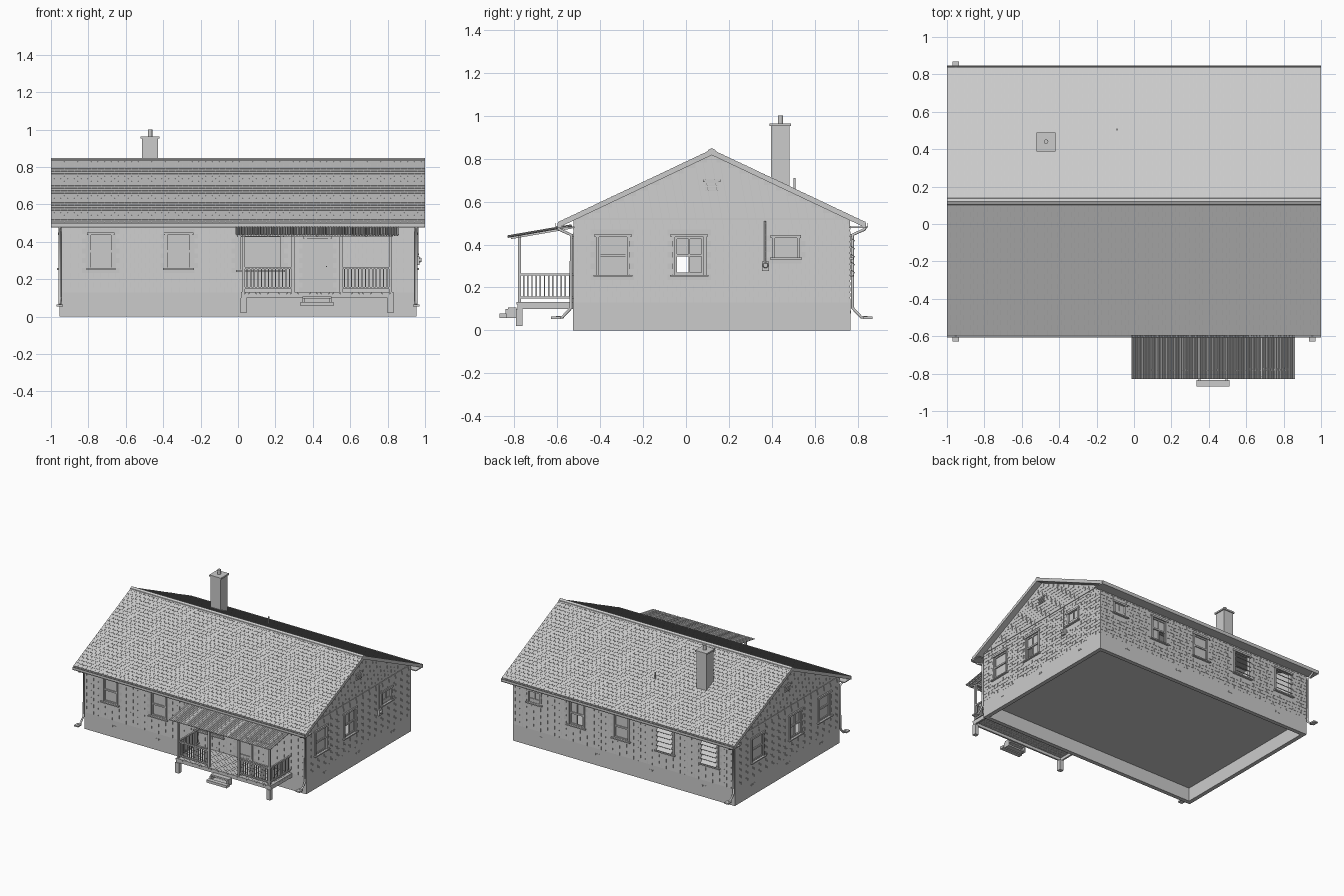
import bpy, bmesh, math
from mathutils import Vector, Matrix

if "Cube" in bpy.data.objects:
    bpy.data.objects.remove(bpy.data.objects["Cube"])

def finish(name, bm):
    me = bpy.data.meshes.new(name)
    bm.to_mesh(me); bm.free()
    ob = bpy.data.objects.new(name, me)
    bpy.context.collection.objects.link(ob)
    return ob

def boxes(name, items):
    """One object from (x0,x1,y0,y1,z0,z1) boxes or 4x4 matrices of unit cubes."""
    bm = bmesh.new()
    for b in items:
        if not isinstance(b, Matrix):
            c = [(b[i] + b[i + 1]) / 2 for i in (0, 2, 4)]
            s = [abs(b[i + 1] - b[i]) for i in (0, 2, 4)]
            b = Matrix.Translation(c) @ Matrix.Diagonal((*s, 1))
        bmesh.ops.create_cube(bm, size=1, matrix=b)
    return finish(name, bm)

def prism(name, pts, x0, x1):
    """Extrude a (y,z) profile along x."""
    bm = bmesh.new()
    f = bm.faces.new([bm.verts.new((x0, y, z)) for y, z in pts])
    r = bmesh.ops.extrude_face_region(bm, geom=[f])
    bmesh.ops.translate(bm, vec=(x1 - x0, 0, 0), verts=[v for v in r['geom'] if isinstance(v, bmesh.types.BMVert)])
    bmesh.ops.recalc_face_normals(bm, faces=bm.faces)
    return finish(name, bm)

def pipe(name, pts, r):
    cu = bpy.data.curves.new(name, 'CURVE')
    cu.dimensions, cu.bevel_depth, cu.bevel_resolution, cu.use_fill_caps = '3D', r, 1, True
    sp = cu.splines.new('POLY')
    sp.points.add(len(pts) - 1)
    for p, q in zip(sp.points, pts):
        p.co = (*q, 1)
    ob = bpy.data.objects.new(name, cu)
    bpy.context.collection.objects.link(ob)
    return ob

def cyl(name, x, y, z0, z1, r, n=12):
    bm = bmesh.new()
    bmesh.ops.create_cone(bm, cap_ends=True, segments=n, radius1=r, radius2=r, depth=z1 - z0,
                          matrix=Matrix.Translation((x, y, (z0 + z1) / 2)))
    return finish(name, bm)

def shingles(name, org, u, v, height, row, tab, span, holes=()):
    """Staggered courses of slightly raised tabs over a plane."""
    org, u, v = Vector(org), Vector(u), Vector(v)
    n = u.cross(v)
    bm = bmesh.new()
    rows = round(height / row)
    for i in range(rows):
        v0, v1 = i * height / rows, (i + 1) * height / rows
        lo, hi = -span(v1), span(v1)
        a = lo - (tab / 2 if i % 2 else 0)
        while a < hi:
            p, q = max(a, lo), min(a + tab - .002, hi)
            a += tab
            if q - p < .003 or any(p < h[1] and q > h[0] and v0 < h[3] and v1 > h[2] for h in holes):
                continue
            P = lambda s, t, o: bm.verts.new(org + u * s + v * t + n * o)
            A, B, C, D = P(p, v0, 0), P(q, v0, 0), P(q, v1, 0), P(p, v1, 0)
            E, F, G, H = P(p, v0, .0025), P(q, v0, .0025), P(q, v1, .001), P(p, v1, .001)
            for f in ((E, F, G, H), (A, B, F, E), (A, E, H, D), (B, C, G, F)):
                bm.faces.new(f)
    return finish(name, bm)

YC, X, Y = .12, .953, .643          # ridge line, wall half sizes
BASE, EAVE, RIDGE = .13, .515, .818
SLOPE = (RIDGE - EAVE) / Y

def wb(side, u0, u1, o0, o1, z0, z1):
    """Box on a wall: u along it, o outward from it."""
    if side == 'front': return (u0, u1, YC - Y - o1, YC - Y - o0, z0, z1)
    if side == 'back': return (u0, u1, YC + Y + o0, YC + Y + o1, z0, z1)
    if side == 'right': return (X + o0, X + o1, u0, u1, z0, z1)
    return (-X - o1, -X - o0, u0, u1, z0, z1)

# Openings: side, u range, z range, kind
openings = [
    ('front', -.80, -.665, .25, .45, 'sash'), ('front', -.39, -.245, .25, .45, 'sash'),
    ('front', 0, .24, .24, .44, 'double'), ('front', .355, .495, .13, .43, 'door'),
    ('back', .71, .83, .33, .44, 'small'), ('back', .335, .48, .25, .45, 'open'),
    ('back', -.05, .095, .25, .45, 'sash'), ('back', -.435, -.28, .25, .45, 'louvre'),
    ('back', -.82, -.66, .25, .45, 'louvre'),
    ('right', -.42, -.26, .25, .45, 'sash'), ('right', -.065, .095, .25, .45, 'open'),
    ('right', .40, .53, .33, .445, 'small'),
    ('left', -.42, -.26, .25, .45, 'sash'), ('left', -.065, .095, .25, .45, 'open'),
    ('left', .40, .56, .25, .45, 'sash')]

# Foundation ring and floor
boxes('foundation', [wb(s, -X, X, -.03, .002, 0, BASE) for s in ('front', 'back')] +
      [wb(s, YC - Y, YC + Y, -.03, .002, 0, BASE) for s in ('left', 'right')])
boxes('floor', [(-X + .01, X - .01, YC - Y + .01, YC + Y - .01, .105, BASE)])
boxes('foundation_vents', [wb(s, u - .022 + k * .016, u - .01 + k * .016, 0, .004, .08, .092)
      for s, us in (('front', (-.70, -.32, .2, .70)), ('back', (-.69, -.24, .23, .70)),
                    ('left', (-.3, .11, .54)), ('right', (-.3, .11, .54))) for u in us for k in range(3)])

# Hollow walls with window holes
def shell(d, z0):
    y = Y - d
    return [(YC - y, z0), (YC + y, z0), (YC + y, EAVE - d), (YC, RIDGE - d), (YC - y, EAVE - d)]
walls = prism('walls', shell(0, BASE), -X, X)
cutters = [prism('cut_interior', shell(.02, BASE - .02), -X + .02, X - .02),
           boxes('cut_openings', [wb(s, a + .012, b - .012, -.05, .05, c + .012, d - .012) for s, a, b, c, d, k in openings])]
for c in cutters:
    m = walls.modifiers.new(c.name, 'BOOLEAN')
    m.operation, m.solver, m.object = 'DIFFERENCE', 'EXACT', c
    c.hide_render = True
    c.hide_set(True)

# Shingle siding
for s, org, u, sg, w in (('front', (0, YC - Y, BASE), (1, 0, 0), 1, X), ('back', (0, YC + Y, BASE), (-1, 0, 0), -1, X),
                         ('right', (X, 0, BASE), (0, 1, 0), 1, Y), ('left', (-X, 0, BASE), (0, -1, 0), -1, Y)):
    gable = s in ('left', 'right')
    off = sg * YC if gable else 0
    holes = [(min(sg * a, sg * b) - off + .004, max(sg * a, sg * b) - off - .004, c - BASE + .004, d - BASE - .004)
             for t, a, b, c, d, k in openings if t == s]
    span = (lambda v: min(Y, (RIDGE - BASE - v) / SLOPE)) if gable else (lambda v: X)
    o = Vector(org) + Vector(u) * off
    shingles(s + '_siding', o, u, (0, 0, 1), (RIDGE - BASE - .01) if gable else EAVE - BASE - .02, .026, .04, span, holes)

# Windows and door
for i, (s, a, b, c, d, k) in enumerate(openings):
    t, mid, cz = .014, (a + b) / 2, (c + d) / 2
    parts = [wb(s, a, a + t, -.02, .007, c, d), wb(s, b - t, b, -.02, .007, c, d),
             wb(s, a - .006, b + .006, -.02, .010, d - t, d)]
    if k != 'door':
        parts.append(wb(s, a - .01, b + .01, -.02, .016, c, c + .009))
    ia, ib, ic, iz = a + t, b - t, c + .009, d - t
    glass = []
    if k in ('sash', 'open'):
        parts += [wb(s, ia, ib, -.014, 0, cz - .006, cz + .006)]
        parts += [wb(s, ia, ib, -.014, -.002, z, z + .01) for z in (ic, iz - .01)]
        parts += [wb(s, e, e + .008, -.014, -.002, ic, iz) for e in (ia, ib - .008)]
    if k in ('open', 'small', 'double'):
        parts.append(wb(s, mid - .004, mid + .004, -.014, -.002, ic, iz))
    if k == 'small':
        parts.append(wb(s, ia, ib, -.014, -.002, ic, ic + .03))
    if k == 'open':                 # lower sash raised on one half
        glass = [wb(s, ia, ib, -.012, -.009, cz, iz), wb(s, mid, ib, -.012, -.009, ic, cz)]
    elif k in ('sash', 'small', 'double'):
        glass = [wb(s, ia, ib, -.012, -.008, ic, iz)]
    elif k == 'louvre':             # tilted awning panes, back wall only
        glass = [Matrix.Translation((mid, YC + Y + .008, c + .03 + j * .037)) @ Matrix.Rotation(math.radians(50), 4, 'X')
                 @ Matrix.Diagonal((ib - ia, .004, .04, 1)) for j in range(5)]
    elif k == 'door':
        glass = [wb(s, ia, ib, -.016, -.008, c, iz)]
        parts += [wb(s, ia, ib, -.01, -.001, z, z + h) for z, h in ((c, .03), (.29, .012), (iz - .014, .014))]
        parts += [wb(s, e, e + .012, -.01, -.001, c, iz) for e in (ia, ib - .012)]
        parts.append(wb(s, ib - .011, ib - .004, 0, .014, .265, .272))
    label = 'door' if k == 'door' else 'window'
    boxes(f'{s}_{label}_frame_{i}', parts)
    boxes(f'{s}_{label}_panel_{i}', glass)

# Gable trim boards and louvred attic vents
for s in ('left', 'right'):
    boxes(s + '_gable_trim', [wb(s, YC - Y, YC + Y, 0, .006, .514, .523)])
    boxes(s + '_attic_vent', [wb(s, .08, .16, 0, .009, .692, .702)] +
          [wb(s, .088, .152, 0, .007, .65 + j * .011, .657 + j * .011) for j in range(4)])

# Roof slab, shingles, ridge cap, soffits
H, E0, R0 = .715, .503, .841
prism('roof', [(YC - H, E0), (YC, R0), (YC + H, E0), (YC + H, E0 - .025), (YC, R0 - .025), (YC - H, E0 - .025)], -1, 1)
L = math.hypot(H, R0 - E0)
for nm, sg in (('front', 1), ('back', -1)):
    shingles(nm + '_roof_shingles', (0, YC - sg * H, E0), (sg, 0, 0), (0, sg * H / L, (R0 - E0) / L), L, .03, .036, lambda v: 1)
prism('ridge_cap', [(YC - .018, .836), (YC - .016, .841), (YC, .849), (YC + .016, .841), (YC + .018, .836)], -1, 1)
boxes('soffits', [(-1, 1, YC + s * (Y - .005), YC + s * H, .478, .485) for s in (-1, 1)])

# Gutters and downspouts
for nm, s in (('front', -1), ('back', 1)):
    g = YC + s * H
    prism(nm + '_gutter', [(g, .5), (g, .476), (g + s * .009, .476), (g + s * .013, .486), (g + s * .013, .5),
                           (g + s * .011, .5), (g + s * .008, .479), (g + s * .002, .479), (g + s * .002, .5)], -1, 1)
for nm, x, s in (('front_left', -.953, -1), ('front_right', .953, -1), ('back_left', -.953, 1)):
    w = YC + s * (Y + .012)
    pipe(nm + '_downspout', [(x, w + s * p, z) for p, z in ((.062, .485), (.055, .47), (0, .445), (0, .105), (.04, .062), (.07, .06))], .008)
    boxes(nm + '_spout_end', [(x - .018, x + .018, w + s * .05, w + s * .094, .054, .064)])

# Chimney and vent pipe
boxes('chimney', [(-.512, -.428, .395, .482, .6, .952), (-.52, -.42, .388, .489, .952, .964)])
cyl('chimney_flue', -.47, .44, .96, 1.0, .012, 16)
cyl('vent_pipe', -.09, .505, .62, .71, .005)

# Electric meter with conduit
boxes('meter_box', [(X, X + .018, .353, .387, .277, .322)])
pipe('meter_conduit', [(X + .008, .367, .31), (X + .008, .367, .51)], .005)
bm = bmesh.new()
bmesh.ops.create_cone(bm, cap_ends=True, segments=16, radius1=.014, radius2=.01, depth=.014,
                      matrix=Matrix.Translation((X + .022, .37, .303)) @ Matrix.Rotation(math.pi / 2, 4, 'Y'))
finish('meter_dial', bm)

# Porch deck, footings and steps
W = YC - Y
PX = (.03, .295, .55, .815)
boxes('porch_deck', [(.017 + j * .0204, .017 + j * .0204 + .019, -.79, W, .122, .132) for j in range(40)])
boxes('porch_skirt', [(.017, .832, -.785, -.772, .1, .122), (.017, .03, -.772, W, .1, .122), (.819, .832, -.772, W, .1, .122)])
boxes('porch_footings', [(x - .016, x + .016, -.792, -.76, .02, .1) for x in (.03, .815)])
boxes('porch_steps', [(.335, .51, -.868, -.835, .058, .078), (.345, .5, -.828, -.79, .095, .108), (.345, .5, -.828, -.79, .06, .072)]
      + [(x, x + .01, -.84, -.785, .058, .1) for x in (.345, .49)])

# Porch posts, beam and rafters
boxes('porch_posts', [(x - .008, x + .008, -.783, -.767, .13, .435) for x in PX])
boxes('porch_beam', [(.015, .83, -.783, -.767, .43, .446)])
tilt = math.atan2(.05, .29)
boxes('porch_rafters', [Matrix.Translation((.03 + j * .131, -.672, .457)) @ Matrix.Rotation(tilt, 4, 'X')
                        @ Matrix.Diagonal((.01, .29, .014, 1)) for j in range(7)])

# Porch railings
rails, bal = [], []
for a, b in ((PX[0], PX[1]), (PX[2], PX[3])):
    rails += [(a, b, -.781, -.769, z, z + .01) for z in (.148, .256)]
    bal += [(a + (b - a) * j / 14 - .003, a + (b - a) * j / 14 + .003, -.778, -.772, .15, .26) for j in range(1, 14)]
for x in (PX[0], PX[3]):
    rails += [(x - .006, x + .006, -.775, W, z, z + .01) for z in (.148, .256)]
    bal += [(x - .003, x + .003, -.775 + .252 * j / 13 - .003, -.775 + .252 * j / 13 + .003, .15, .26) for j in range(1, 13)]
boxes('porch_rails', rails)
boxes('porch_balusters', bal)

# Corrugated porch roof in two overlapping sheets
for nm, x0, x1, dz in (('left', -.01, .61, .002), ('right', .605, .86, 0)):
    bm = bmesh.new()
    n = round((x1 - x0) / .003)
    cols = []
    for j in range(n + 1):
        x = x0 + (x1 - x0) * j / n
        z = .003 * math.sin(2 * math.pi * x / .0145) + dz
        cols.append((bm.verts.new((x, -.83, .438 + z)), bm.verts.new((x, W - .01, .489 + z))))
    for p, q in zip(cols, cols[1:]):
        bm.faces.new((p[0], q[0], q[1], p[1]))
    sheet = finish('porch_roof_' + nm, bm)
    sheet.modifiers.new('thickness', 'SOLIDIFY').thickness = .004
